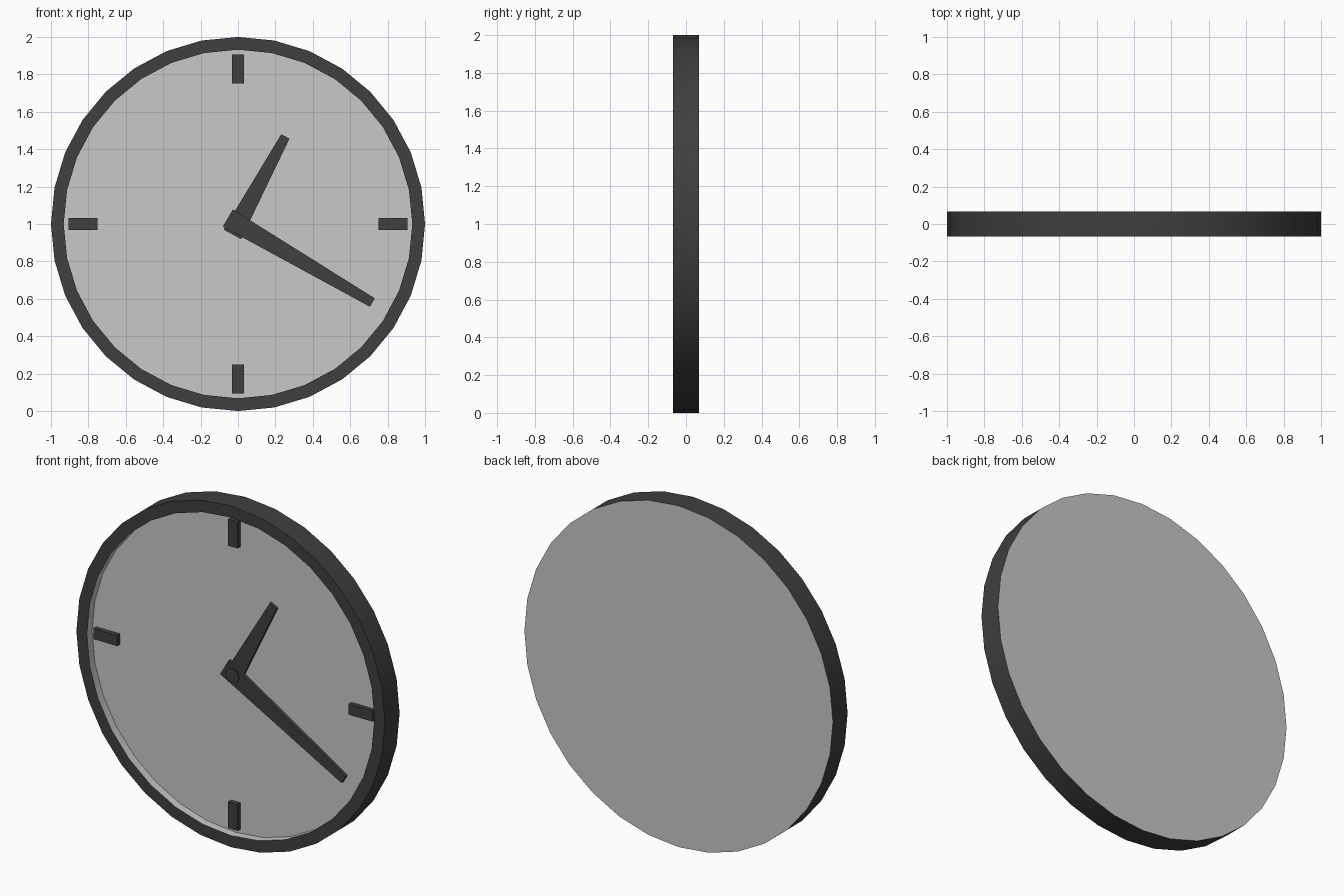
import bpy, bmesh, math
from mathutils import Matrix, Vector

cube = bpy.data.objects.get("Cube")
if cube:
    bpy.data.objects.remove(cube)

CENTRE = Vector((0, 0, 1))
FRONT, BACK, DIAL = -0.068, 0.068, -0.02
SIDES = 32


def material(name, value):
    m = bpy.data.materials.new(name)
    m.use_nodes = True
    colour = (value, value, value, 1)
    m.diffuse_color = colour
    m.node_tree.nodes["Principled BSDF"].inputs["Base Color"].default_value = colour
    return m


dark = material("charcoal", 0.05)
light = material("light grey", 0.58)


def finish(name, bm, mats):
    bmesh.ops.recalc_face_normals(bm, faces=bm.faces)
    mesh = bpy.data.meshes.new(name)
    bm.to_mesh(mesh)
    bm.free()
    for m in mats:
        mesh.materials.append(m)
    ob = bpy.data.objects.new(name, mesh)
    ob.location = CENTRE
    bpy.context.collection.objects.link(ob)
    bpy.ops.object.select_all(action='DESELECT')
    ob.select_set(True)
    bpy.context.view_layer.objects.active = ob
    bpy.ops.object.shade_smooth_by_angle(angle=math.radians(30))
    return ob


def ring(bm, radius, y, sides):
    return [bm.verts.new((radius * math.sin(math.tau * i / sides), y,
                          radius * math.cos(math.tau * i / sides)))
            for i in range(sides)]


def turned(name, profile, sides, mats, wall_mats, cap_mat):
    """Closed round part about the y axis from (radius, y) rings."""
    bm = bmesh.new()
    rings = [ring(bm, r, y, sides) for r, y in profile]
    for a, b, index in zip(rings, rings[1:], wall_mats):
        for i in range(sides):
            j = (i + 1) % sides
            bm.faces.new((a[i], a[j], b[j], b[i])).material_index = index
    for cap in (rings[0], rings[-1]):
        bm.faces.new(cap).material_index = cap_mat
    return finish(name, bm, mats)


def plate(name, outline, y0, y1, angle):
    """Flat outline of (across, along) points, thickened in y and turned clockwise."""
    bm = bmesh.new()
    face = bm.faces.new([bm.verts.new((x, y0, z)) for x, z in outline])
    new = bmesh.ops.extrude_face_region(bm, geom=[face])["geom"]
    bmesh.ops.translate(bm, vec=(0, y1 - y0, 0),
                        verts=[g for g in new if isinstance(g, bmesh.types.BMVert)])
    bm.transform(Matrix.Rotation(math.radians(angle), 4, 'Y'))
    return finish(name, bm, [dark])


def tapered(start, end, w0, w1):
    return [(-w0, start), (w0, start), (w1, end), (-w1, end)]


# Case: back plate, outer wall, front rim, inner wall and recessed dial
turned("clock_case", [(1, BACK), (1, FRONT), (0.932, FRONT), (0.932, DIAL)],
       SIDES, [dark, light], [0, 0, 1], 1)

# Four hour markers
for label, angle in (("top", 0), ("left", 90), ("bottom", 180), ("right", 270)):
    plate(label + "_marker", tapered(0.75, 0.905, 0.031, 0.031), DIAL, -0.047, angle)

# Hands, the long one lying over the short one
plate("hour_hand", tapered(-0.063, 0.532, 0.053, 0.025), DIAL, -0.036, 28.4)
plate("minute_hand", tapered(-0.063, 0.832, 0.053, 0.026), -0.03, -0.05, 120.3)

# Hub pin
turned("hub_pin", [(0.043, DIAL), (0.043, -0.056)], 16, [dark], [0], 0)
